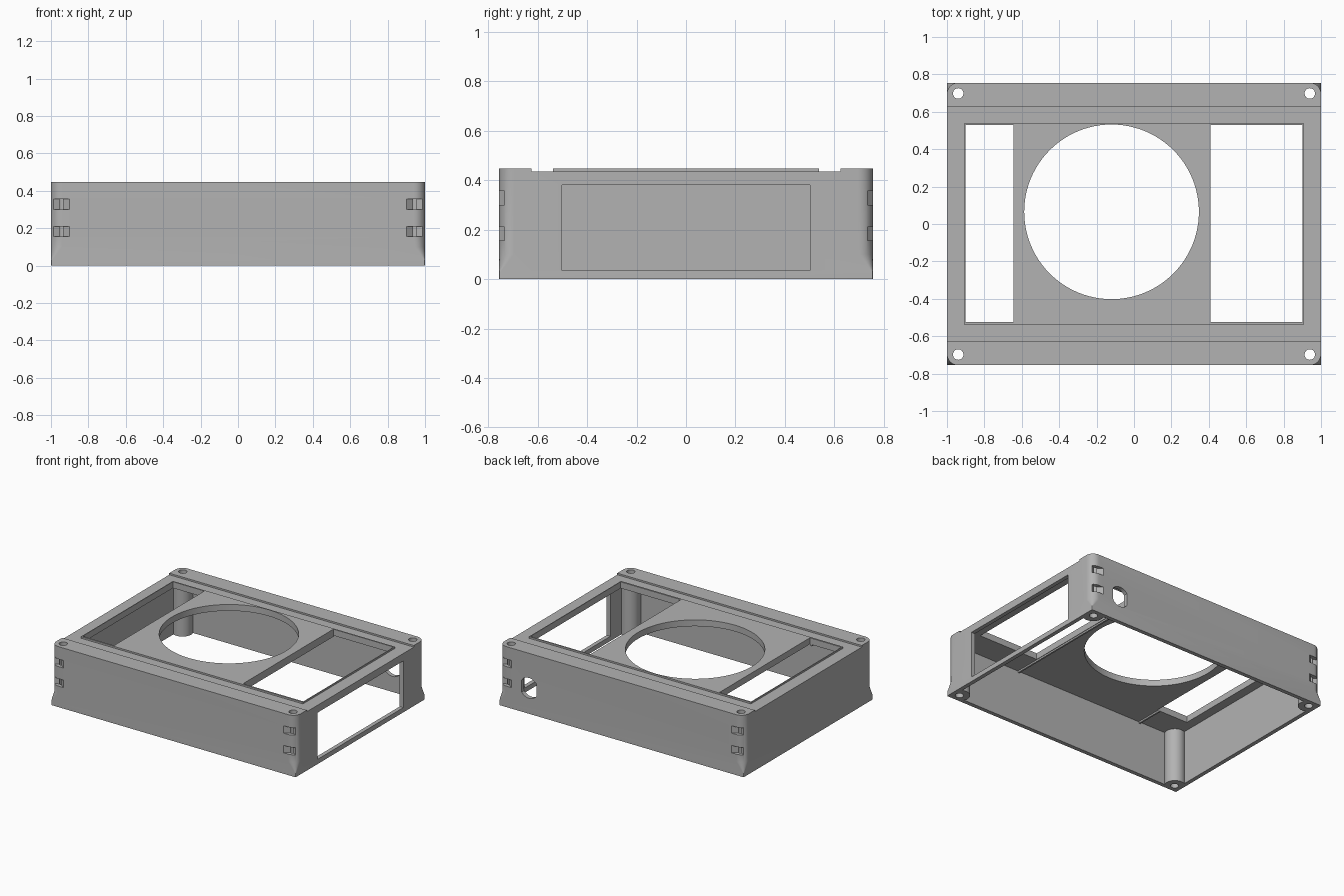
import bpy, bmesh
from math import cos, sin, radians, sqrt

if "Cube" in bpy.data.objects:
    bpy.data.objects.remove(bpy.data.objects["Cube"])

W, D, H = 1.0, 0.755, 0.447       # half width, half depth, height
WALL, RADIUS = 0.03, 0.06
PLATE_Z = 0.40                    # underside of the top plate
BOSS_X, BOSS_Y, BOSS_R = 0.94, 0.695, 0.07
QUADS = [(1, 1), (-1, 1), (-1, -1), (1, -1)]

grey = bpy.data.materials.new("grey plastic")
grey.use_nodes = True
grey.diffuse_color = (0.45, 0.45, 0.45, 1)
grey.node_tree.nodes["Principled BSDF"].inputs["Base Color"].default_value = (0.45, 0.45, 0.45, 1)


def loft(name, rings):
    """Closed solid through rings of equal length."""
    bm = bmesh.new()
    loops = [[bm.verts.new(p) for p in ring] for ring in rings]
    n = len(loops[0])
    for a, b in zip(loops, loops[1:]):
        for i in range(n):
            j = (i + 1) % n
            bm.faces.new((a[i], a[j], b[j], b[i]))
    bm.faces.new(loops[0][::-1])
    bm.faces.new(loops[-1])
    bmesh.ops.recalc_face_normals(bm, faces=bm.faces)
    mesh = bpy.data.meshes.new(name)
    bm.to_mesh(mesh)
    bm.free()
    mesh.materials.append(grey)
    obj = bpy.data.objects.new(name, mesh)
    bpy.context.collection.objects.link(obj)
    return obj


def prism(name, outline, z0, z1):
    return loft(name, [[(x, y, z) for x, y in outline] for z in (z0, z1)])


def box(name, x0, x1, y0, y1, z0, z1):
    return prism(name, [(x0, y0), (x1, y0), (x1, y1), (x0, y1)], z0, z1)


def circle(cx, cy, r, n):
    return [(cx + r * cos(radians(360 * i / n)), cy + r * sin(radians(360 * i / n)))
            for i in range(n)]


def mirror_corner(pts):
    """Repeat the outline of one corner in all four quadrants."""
    out = []
    for sx, sy in QUADS:
        run = pts if sx * sy > 0 else pts[::-1]
        out += [(sx * x, sy * y) for x, y in run]
    return out


def rounded(r):
    return mirror_corner([(W - r + r * cos(radians(a)), D - r + r * sin(radians(a)))
                          for a in range(0, 91, 9)])


def combine(target, tool, operation):
    mod = target.modifiers.new(operation.lower(), "BOOLEAN")
    mod.operation, mod.solver, mod.object = operation, "EXACT", tool
    bpy.ops.object.select_all(action="DESELECT")
    bpy.context.view_layer.objects.active = target
    target.select_set(True)
    bpy.ops.object.modifier_apply(modifier=mod.name)
    bpy.data.objects.remove(tool)


# Outer shell: rounded corners that flare to square feet
levels = [(0, 0.004), (0.03, 0.004), (0.1, RADIUS), (H, RADIUS)]
case = loft("enclosure_shell", [[(x, y, z) for x, y in rounded(r)] for z, r in levels])

# Hollow inside, leaving a round screw column in each corner
ix, iy = W - WALL, D - WALL
dx, dy = ix - BOSS_X, iy - BOSS_Y
corner = [(ix, BOSS_Y - sqrt(BOSS_R ** 2 - dx ** 2))]
corner += [(BOSS_X + BOSS_R * cos(radians(a)), BOSS_Y + BOSS_R * sin(radians(a)))
           for a in range(290, 155, -9)]
corner += [(BOSS_X - sqrt(BOSS_R ** 2 - dy ** 2), iy)]
combine(case, prism("cavity", mirror_corner(corner), -0.1, PLATE_Z), "DIFFERENCE")

# Shallow channel across the top with a raised centre plate
combine(case, box("channel", -1.2, 1.2, -0.625, 0.625, 0.435, 0.6), "DIFFERENCE")
combine(case, box("raised_plate", -0.908, 0.908, -0.538, 0.538, 0.415, H), "UNION")

# Thin ribs under the plate beside the openings
for x in (-0.662, 0.418):
    if x < 0:
        rib = box("rib", x, x + 0.012, -iy - 0.01, iy + 0.01, PLATE_Z - 0.012, 0.42)
    else:
        rib = box("rib", x - 0.024, x - 0.012, -iy - 0.01, iy + 0.01, PLATE_Z - 0.012, 0.42)
    combine(case, rib, "UNION")

# Top openings: two rectangles and a large round hole
for x0, x1 in ((-0.902, -0.645), (0.41, 0.902)):
    combine(case, box("top_opening", x0, x1, -0.525, 0.528, 0.3, 0.6), "DIFFERENCE")
combine(case, prism("round_opening", circle(-0.12, 0.065, 0.467, 96), 0.3, 0.6), "DIFFERENCE")

# Side window on the left wall
combine(case, box("side_window", 0.9, 1.1, -0.502, 0.502, 0.035, 0.38), "DIFFERENCE")

# Socket hole with flat sides in the back wall
flat = [(max(-0.06, min(0.06, x)), z) for x, z in circle(0, 0, 0.075, 48)]
socket = loft("socket_hole", [[(0.755 + x, y, 0.19 + z) for x, z in flat] for y in (0.68, 0.8)])
combine(case, socket, "DIFFERENCE")

# Screw holes and pairs of V-shaped notches at every corner
for sx, sy in QUADS:
    hole = prism("screw_hole", circle(sx * BOSS_X, sy * 0.698, 0.028, 32), -0.1, 0.6)
    combine(case, hole, "DIFFERENCE")
    for z in (0.155, 0.30):
        notch = [(0.90, 0.755), (0.90, 0.80), (0.987, 0.80), (0.987, 0.735), (0.945, 0.718)]
        tool = prism("notch", [(sx * x, sy * y) for x, y in notch], z, z + 0.055)
        combine(case, tool, "DIFFERENCE")

bpy.ops.object.select_all(action="DESELECT")
case.select_set(True)
bpy.context.view_layer.objects.active = case
bpy.ops.object.shade_smooth_by_angle(angle=radians(30))
